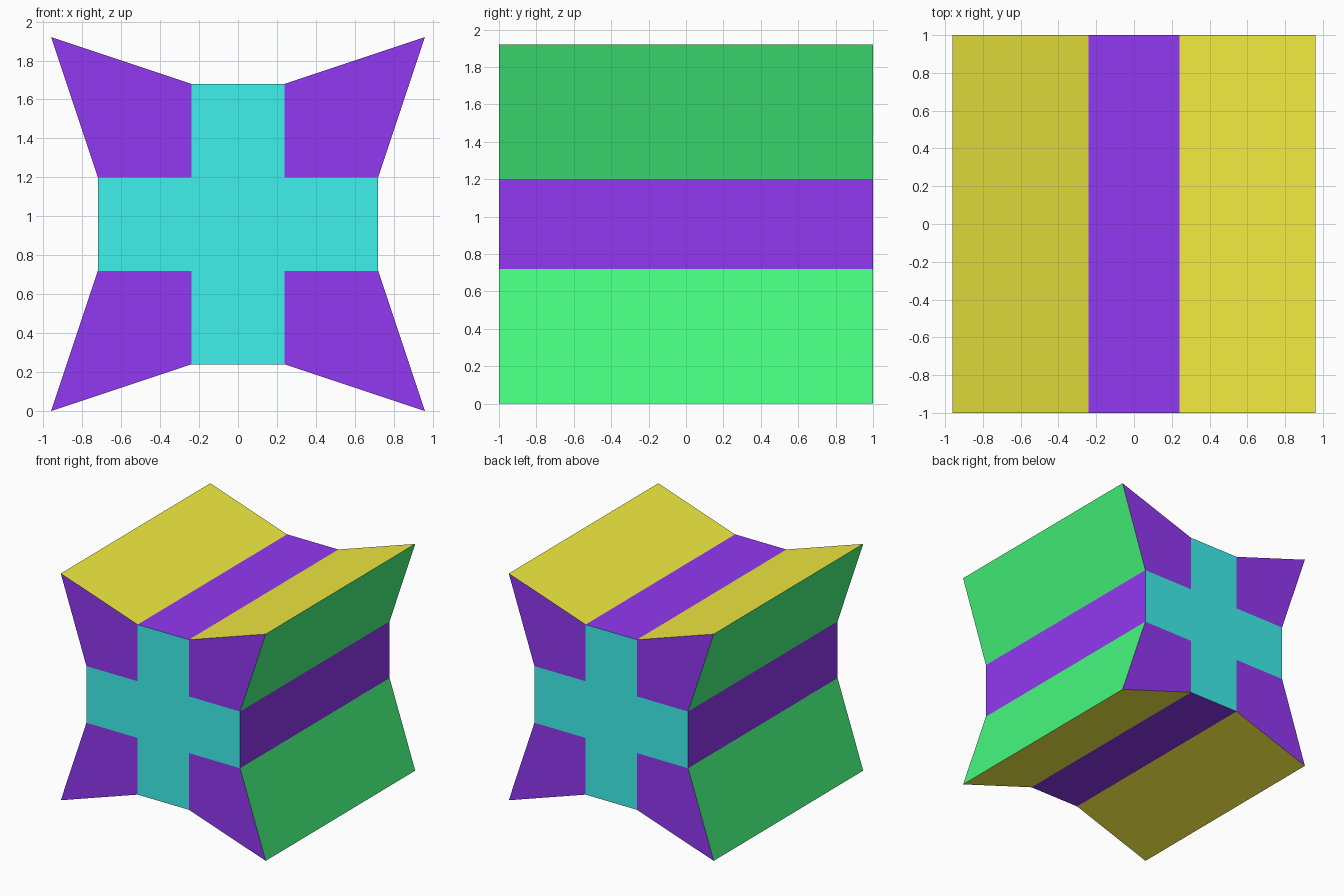
import bpy, bmesh

if "Cube" in bpy.data.objects:
    bpy.data.objects.remove(bpy.data.objects["Cube"])

MID = 0.96          # centre height
A, B, C = 0.24, 0.72, 0.96   # arm half width, arm reach, horn tip

def material(name, rgb):
    m = bpy.data.materials.new(name)
    m.diffuse_color = (*rgb, 1)
    m.use_nodes = True
    m.node_tree.nodes["Principled BSDF"].inputs["Base Color"].default_value = m.diffuse_color
    return m

bm = bmesh.new()
points = {}

def face(coords, mat):
    vs = []
    for x, z in coords:
        key = (round(x, 3), round(z, 3))
        if key not in points:
            points[key] = bm.verts.new((x, -1, z + MID))
        vs.append(points[key])
    bm.faces.new(vs).material_index = mat

# Front: cross from a centre square and four arms
face([(-A, -A), (A, -A), (A, A), (-A, A)], 0)
for s in (-1, 1):
    face([(-A, s*A), (A, s*A), (A, s*B), (-A, s*B)], 0)
    face([(s*A, -A), (s*A, A), (s*B, A), (s*B, -A)], 0)
# Front: four flared corner horns
for sx in (-1, 1):
    for sz in (-1, 1):
        face([(sx*A, sz*A), (sx*B, sz*A), (sx*C, sz*C), (sx*A, sz*B)], 1)

# Extrude to the back as one closed shell
bmesh.ops.recalc_face_normals(bm, faces=bm.faces[:])
ext = bmesh.ops.extrude_face_region(bm, geom=bm.faces[:], use_keep_orig=True)
bmesh.ops.translate(bm, vec=(0, 2, 0),
                    verts=[g for g in ext["geom"] if isinstance(g, bmesh.types.BMVert)])
bmesh.ops.recalc_face_normals(bm, faces=bm.faces[:])

# Side colours: flat strips purple, slanted sides green, slanted top/bottom yellow
bm.normal_update()
for f in bm.faces:
    x, y, z = map(abs, f.normal)
    if y < 0.5:
        f.material_index = 1 if max(x, z) > 0.99 else (2 if x > z else 3)

mesh = bpy.data.meshes.new("flared_cross_block")
bm.to_mesh(mesh)
bm.free()
for name, rgb in (("cyan", (0.05, 0.88, 0.84)), ("purple", (0.29, 0.04, 0.88)),
                  ("green", (0.06, 0.95, 0.21)), ("yellow", (0.88, 0.83, 0.05))):
    mesh.materials.append(material(name, rgb))
bpy.context.collection.objects.link(bpy.data.objects.new("flared_cross_block", mesh))
